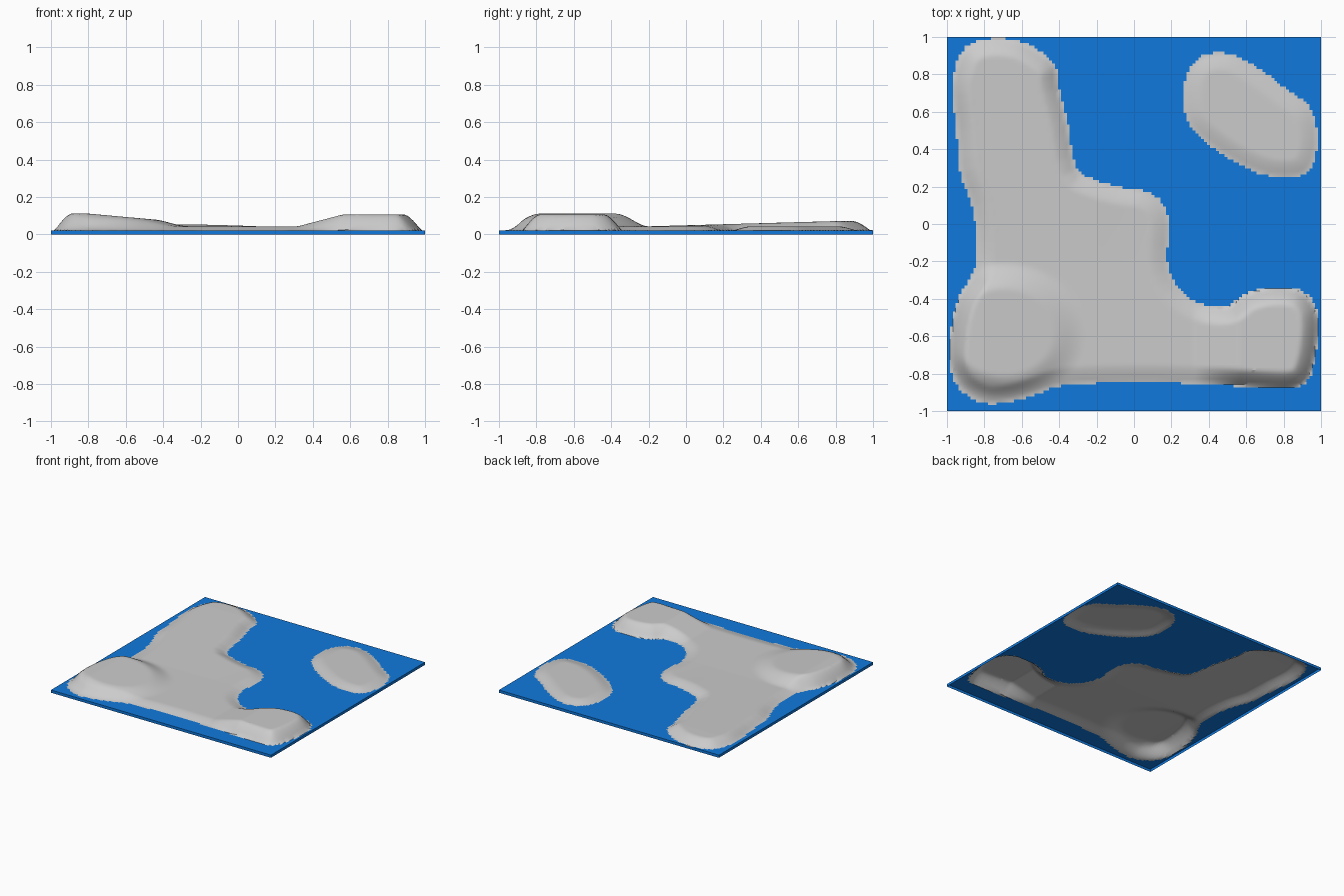
import bpy, math
from mathutils import Vector

if "Cube" in bpy.data.objects:
    bpy.data.objects.remove(bpy.data.objects["Cube"])

N = 128            # grid cells per side
SEA = 0.022        # water level
PLAIN = 0.043      # lowland level

# control points of the two shorelines
MAIN = [(-.80, .98), (-.66, .98), (-.55, .94), (-.43, .85), (-.41, .72), (-.36, .52), (-.315, .29),
        (-.22, .23), (-.08, .19), (.05, .17), (.14, .11), (.18, 0), (.17, -.2), (.22, -.34),
        (.32, -.42), (.42, -.45), (.52, -.44), (.60, -.38), (.74, -.345), (.88, -.36), (.96, -.44),
        (.98, -.55), (.96, -.72), (.92, -.83), (.85, -.87), (.7, -.87), (.4, -.85), (.1, -.84),
        (-.25, -.845), (-.42, -.865), (-.55, -.91), (-.68, -.945), (-.8, -.95), (-.92, -.88),
        (-.97, -.78), (-.98, -.66), (-.96, -.50), (-.92, -.38), (-.85, -.26), (-.83, -.1),
        (-.86, .1), (-.92, .28), (-.94, .5), (-.965, .7), (-.95, .82), (-.9, .93)]
ISLE = [(.40, .90), (.52, .90), (.65, .83), (.8, .72), (.93, .62), (.97, .5), (.96, .36), (.9, .27),
        (.75, .26), (.6, .31), (.45, .4), (.33, .5), (.28, .60), (.28, .75), (.32, .85)]


def spline(points, steps=3):
    """Closed Catmull-Rom curve through the points."""
    out, n = [], len(points)
    for i in range(n):
        a, b, c, d = (Vector(points[(i + k) % n]) for k in (-1, 0, 1, 2))
        for s in range(steps):
            t = s / steps
            p = (2 * b + (c - a) * t + (2 * a - 5 * b + 4 * c - d) * t * t
                 + (3 * b - a - 3 * c + d) * t ** 3) / 2
            out.append((p.x, p.y))
    return out


def inland(x, y, loop):
    """Signed distance to the shoreline, positive on land."""
    best, inside = 9.0, False
    ax, ay = loop[-1]
    for bx, by in loop:
        ex, ey = bx - ax, by - ay
        px, py = x - ax, y - ay
        t = max(0, min(1, (px * ex + py * ey) / (ex * ex + ey * ey)))
        best = min(best, (px - t * ex) ** 2 + (py - t * ey) ** 2)
        if (ay > y) != (by > y) and px < ex * py / ey:
            inside = not inside
        ax, ay = bx, by
    return math.sqrt(best) * (1 if inside else -1)


def clamp(t):
    return max(0.0, min(1.0, t))


def ease(t):
    t = clamp(t)
    return t * t * (3 - 2 * t)


def relief(x, y):
    """Height of the land away from the shore."""
    # south-west hill with a top tilted to the east
    r = math.hypot((x + .70) / .45, (y + .58) / .38)
    hill = ease((1 - r) / .42) * (.068 - .09 * clamp(x + .8))
    # north-west ridge climbing northward
    ridge = .028 * clamp((y + .2) / 1.0) * ease((.2 - x) / .4)
    # south-east plateau reached by a ramp
    plateau = .063 * clamp((x - .32) / .24) if y < -.2 else 0
    return PLAIN + max(hill, ridge, plateau)


shores = [spline(MAIN), spline(ISLE)]
coord = [-1 + 2 * i / N for i in range(N + 1)]
dist = [[max(inland(x, y, s) for s in shores) for x in coord] for y in coord]


def height(i, j):
    d = dist[j][i]
    if d <= 0:
        return SEA
    t = clamp(d / .085)
    shore = .5 * t + .5 * math.sin(t * math.pi / 2)
    return SEA + (relief(coord[i], coord[j]) - SEA) * shore


def is_land(i, j):
    return max(dist[j][i], dist[j][i + 1], dist[j + 1][i], dist[j + 1][i + 1]) > 0


def build(name, quads):
    """Mesh object from quads of coordinates, merging shared corners."""
    index, faces = {}, []
    for q in quads:
        faces.append([index.setdefault(p, len(index)) for p in q])
    mesh = bpy.data.meshes.new(name)
    mesh.from_pydata(list(index), [], faces)
    ob = bpy.data.objects.new(name, mesh)
    bpy.context.collection.objects.link(ob)
    bpy.ops.object.select_all(action='DESELECT')
    ob.select_set(True)
    bpy.context.view_layer.objects.active = ob
    bpy.ops.object.shade_smooth_by_angle(angle=math.radians(30))
    return ob


# split the grid cells into land and water
land, water = [], []
for j in range(N):
    for i in range(N):
        corners = [(i, j), (i + 1, j), (i + 1, j + 1), (i, j + 1)]
        quad = [(coord[a], coord[b], height(a, b)) for a, b in corners]
        (land if is_land(i, j) else water).append(quad)

# rim around the water sheet, open underneath
rim = [(-1, -1), (1, -1), (1, 1), (-1, 1)]
for (ax, ay), (bx, by) in zip(rim, rim[1:] + rim[:1]):
    water.append([(ax, ay, 0), (bx, by, 0), (bx, by, SEA), (ax, ay, SEA)])

build("land", land)
sea = build("water", water)
blue = bpy.data.materials.new("water_blue")
blue.diffuse_color = (0.005, 0.19, 0.72, 1)
blue.use_nodes = True
blue.node_tree.nodes["Principled BSDF"].inputs["Base Color"].default_value = blue.diffuse_color
sea.data.materials.append(blue)
